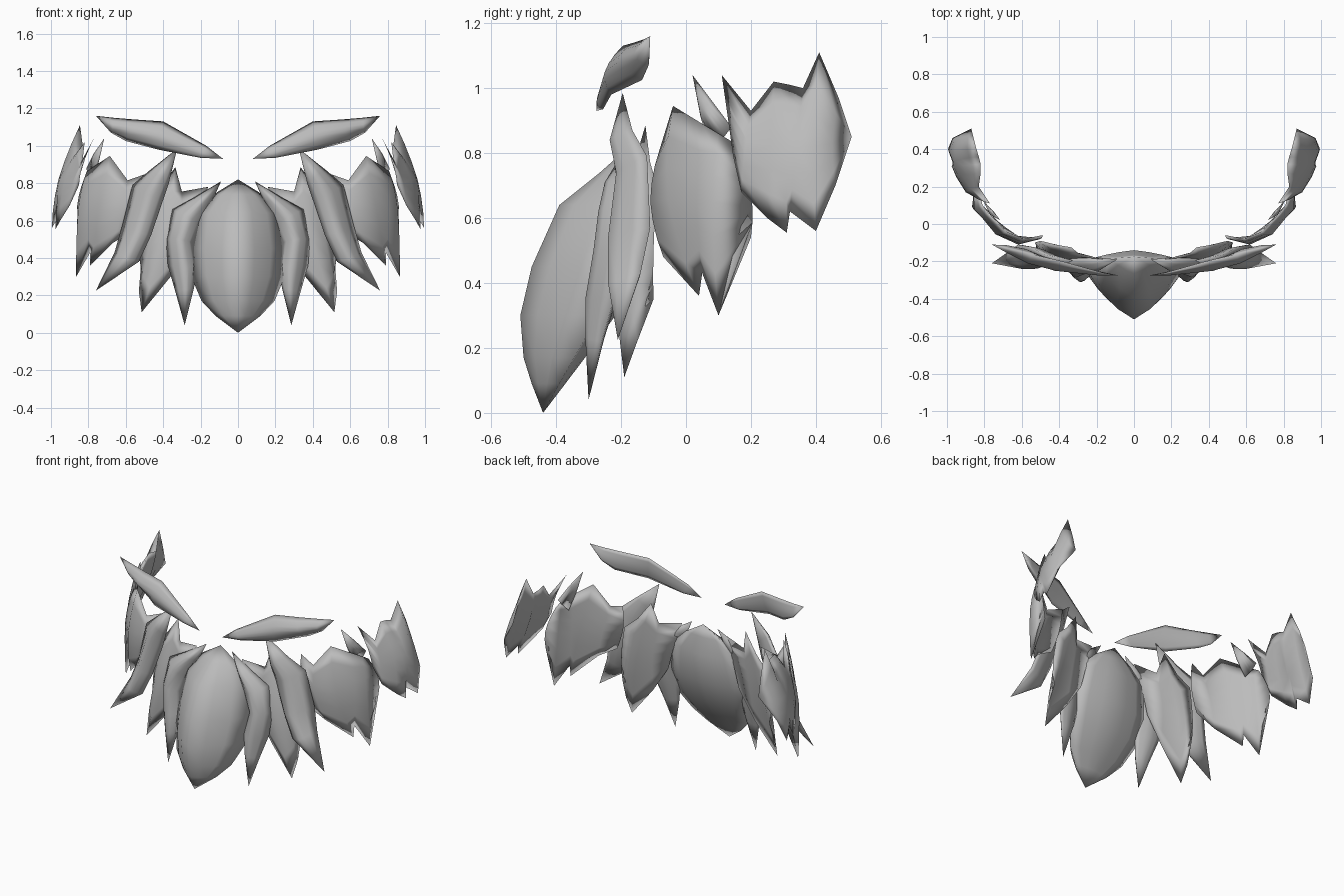
import bpy, bmesh
from mathutils import Vector

grey = bpy.data.materials.new("plain grey")
grey.diffuse_color = (0.5, 0.5, 0.5, 1)
STEPS = 6


def across(a, m, b, ridge):
    """Points on an arc through a, m, b; ridge blends it towards a fold."""
    c = m * 2 - (a + b) / 2
    pts = []
    for i in range(STEPS + 1):
        t = i / STEPS
        arc = a * (1 - t) ** 2 + c * 2 * t * (1 - t) + b * t * t
        fold = a.lerp(m, 2 * t) if t < 0.5 else m.lerp(b, 2 * t - 1)
        pts.append(arc.lerp(fold, ridge))
    return pts


def lens(name, rows, back=0.5, ridge=0.2, mirror=True):
    """Closed lens-shaped plate lofted through rows (edge, middle, edge).
    The inner side bulges back by a share of the outer bulge."""
    bm = bmesh.new()
    grid = []
    count = 2 * STEPS
    for n, row in enumerate(rows):
        if len(row) == 1:
            grid.append([bm.verts.new(row[0])] * count)
            continue
        a, m, b = (Vector(p) for p in row)
        mid = (a + b) / 2
        k = -1 if n in (0, len(rows) - 1) else back
        # only the horizontal bulge is reversed for the inner side
        shift = Vector((m.x - mid.x, m.y - mid.y, 0)) * (1 + k)
        outer = across(a, m, b, ridge)
        inner = across(a, m - shift, b, ridge)
        grid.append([bm.verts.new(p) for p in outer + inner[-2:0:-1]])
    for r, s in zip(grid, grid[1:]):
        for i in range(count):
            j = (i + 1) % count
            quad = list(dict.fromkeys((r[i], r[j], s[j], s[i])))
            if len(quad) > 2:
                bm.faces.new(quad)
    bmesh.ops.remove_doubles(bm, verts=bm.verts[:], dist=1e-5)
    bmesh.ops.recalc_face_normals(bm, faces=bm.faces[:])
    for f in bm.faces:
        f.smooth = True
    me = bpy.data.meshes.new(name)
    bm.to_mesh(me)
    bm.free()
    me.materials.append(grey)
    ob = bpy.data.objects.new(name, me)
    bpy.context.collection.objects.link(ob)
    if mirror:
        mod = ob.modifiers.new("Mirror", 'MIRROR')
        mod.use_mirror_merge = False


# Chin: half width, height, edge depth, ridge depth
chin = [(.13, .74, -.185, -.265), (.23, .64, -.185, -.39), (.265, .45, -.22, -.475),
        (.25, .30, -.27, -.51), (.195, .17, -.345, -.50), (.12, .09, -.39, -.475)]
lens("chin_beard",
     [[(0, -.175, .82)]]
     + [[(-w, e, z), (0, m, z), (w, e, z)] for w, z, e, m in chin]
     + [[(0, -.44, 0)]], back=0.22, ridge=0.5, mirror=False)

# Long strands beside the chin
lens("inner_moustache", [
    [(.09, -.19, .81)],
    [(.14, -.20, .70), (.19, -.25, .71), (.24, -.19, .72)],
    [(.19, -.21, .58), (.27, -.27, .62), (.35, -.19, .66)],
    [(.235, -.22, .48), (.31, -.285, .50), (.385, -.20, .50)],
    [(.215, -.25, .36), (.29, -.31, .35), (.375, -.22, .36)],
    [(.235, -.27, .24), (.28, -.31, .23), (.335, -.26, .22)],
    [(.285, -.30, .04)]], back=0.3, ridge=0.4)
lens("outer_moustache", [
    [(.325, -.195, .985)],
    [(.37, -.20, .80), (.42, -.235, .84), (.47, -.165, .87)],
    [(.40, -.19, .71), (.48, -.215, .74), (.565, -.12, .79)],
    [(.465, -.20, .52), (.54, -.24, .54), (.62, -.11, .57)],
    [(.53, -.21, .38), (.60, -.24, .40), (.66, -.14, .43)],
    [(.76, -.21, .225)]], back=0.3, ridge=0.4)

# Jagged plates, column by column from the middle outward
lens("jaw_plate", [
    [(.16, -.19, .78), (.21, -.18, .62), (.25, -.18, .47)],
    [(.30, -.155, .755), (.31, -.20, .55), (.36, -.18, .30)],
    [(.335, -.125, .885), (.40, -.21, .50), (.515, -.19, .11)],
    [(.42, -.11, .77), (.47, -.17, .48), (.53, -.15, .22)],
    [(.50, -.09, .70), (.53, -.10, .50), (.52, -.10, .35)]], back=0.6)
lens("cheek_plate", [
    [(.49, -.06, .85), (.50, -.08, .70), (.55, -.09, .55)],
    [(.59, -.08, .815), (.62, -.11, .65), (.67, -.07, .48)],
    [(.685, -.04, .945), (.74, -.055, .66), (.79, .04, .36)],
    [(.77, .05, .89), (.81, .03, .65), (.79, .05, .43)],
    [(.81, .10, .86), (.855, .08, .65), (.865, .10, .30)],
    [(.82, .15, .83), (.86, .20, .68), (.84, .20, .54)]], back=0.4)
lens("cheek_spike", [
    [(.715, .02, 1.04)],
    [(.745, .045, .91), (.77, .05, .94), (.77, .08, .96)],
    [(.775, .08, .80), (.80, .11, .84), (.81, .14, .88)]])
lens("side_plate", [
    [(.77, .11, 1.04), (.83, .13, .90), (.85, .145, .79)],
    [(.83, .20, .93), (.885, .18, .80), (.90, .17, .68)],
    [(.82, .27, 1.02), (.925, .26, .82), (.95, .25, .60)],
    [(.82, .32, 1.01), (.945, .31, .82), (.975, .31, .555)],
    [(.83, .36, 1.0), (.955, .34, .82), (.96, .32, .62)],
    [(.845, .41, 1.11), (.96, .39, .82), (.995, .40, .56)],
    [(.86, .47, .97), (.935, .45, .83), (.97, .46, .70)],
    [(.87, .51, .85)]])

# Eyebrows
lens("eyebrow", [
    [(.08, -.275, .93)],
    [(.17, -.26, 1.0), (.19, -.275, .96), (.20, -.255, .935)],
    [(.40, -.195, 1.13), (.42, -.25, 1.05), (.43, -.23, .98)],
    [(.55, -.16, 1.14), (.57, -.21, 1.08), (.60, -.135, 1.025)],
    [(.67, -.13, 1.15), (.67, -.16, 1.10), (.68, -.115, 1.07)],
    [(.76, -.11, 1.16)]], back=0.2)
